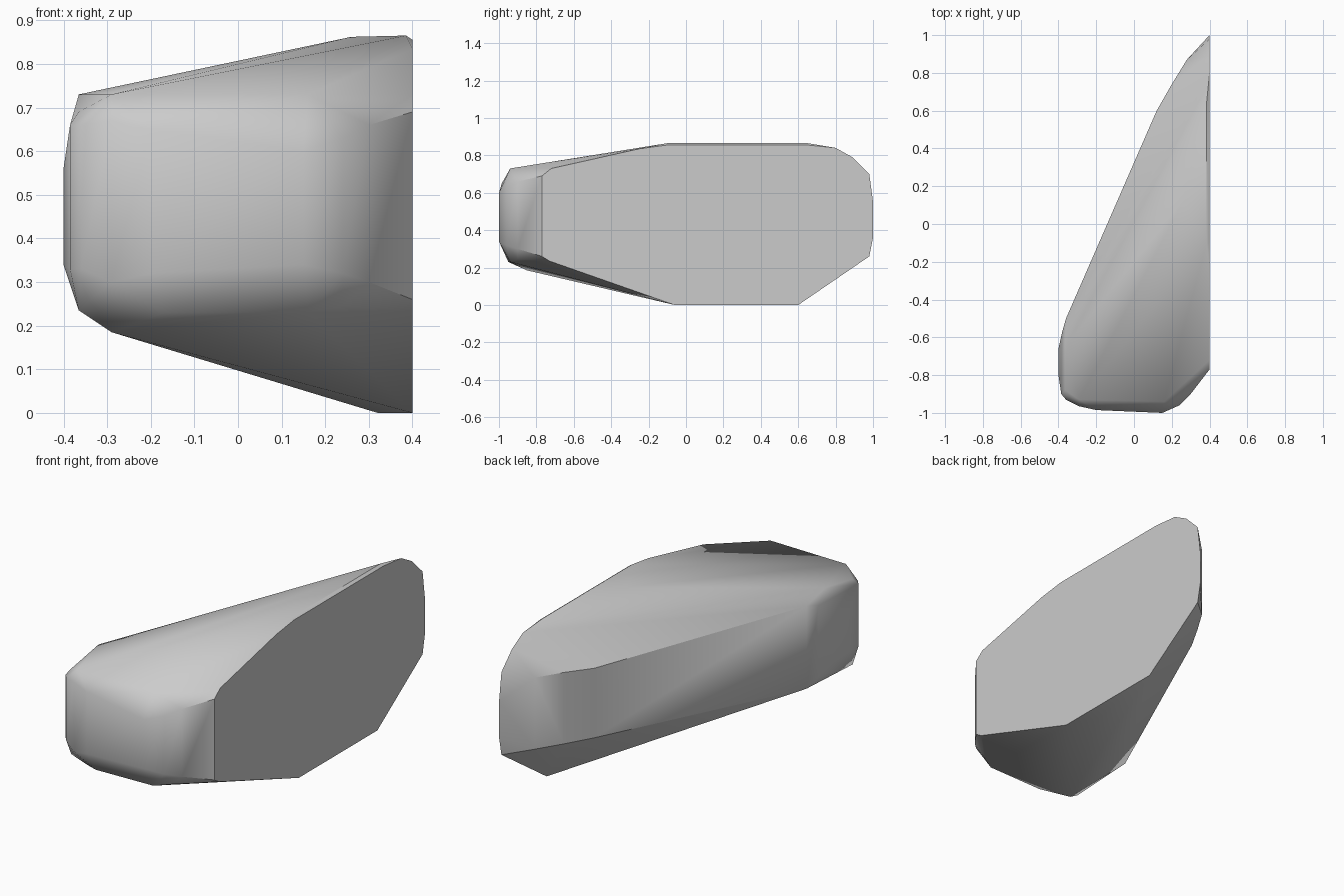
import bpy
import bmesh
import math

default_cube = bpy.data.objects.get("Cube")
if default_cube:
    bpy.data.objects.remove(default_cube, do_unlink=True)


def make_material(name, colour):
    material = bpy.data.materials.new(name)
    material.use_nodes = True
    material.diffuse_color = colour
    material.node_tree.nodes["Principled BSDF"].inputs["Base Color"].default_value = colour
    return material


def make_hull(name, points, material):
    """Wrap a tight convex skin around the given points."""
    mesh = bpy.data.meshes.new(name)
    bm = bmesh.new()
    for point in points:
        bm.verts.new(point)
    result = bmesh.ops.convex_hull(bm, input=bm.verts[:])
    unused = {item for key in ("geom_interior", "geom_unused") for item in result[key]
              if isinstance(item, bmesh.types.BMVert)}
    bmesh.ops.delete(bm, geom=list(unused), context="VERTS")
    bmesh.ops.dissolve_limit(bm, angle_limit=math.radians(1),
                             verts=bm.verts[:], edges=bm.edges[:])
    bmesh.ops.recalc_face_normals(bm, faces=bm.faces[:])
    bm.to_mesh(mesh)
    bm.free()
    body = bpy.data.objects.new(name, mesh)
    bpy.context.collection.objects.link(body)
    mesh.materials.append(material)
    return body


def pillars(plan):
    """Turn plan points with a low and a high level into vertical pairs."""
    return [(x, y, z) for x, y, low, high in plan for z in (low, high)]


# Flat inner side: outline in y and z
inner_x = 0.4
inner_outline = [
    (-0.77, 0.26), (-0.77, 0.69), (-0.72, 0.73), (-0.25, 0.835), (-0.1, 0.855),
    (0.65, 0.855), (0.8, 0.84), (0.89, 0.79), (0.98, 0.7), (1.0, 0.55), (1.0, 0.36),
    (0.98, 0.26), (0.6, 0), (-0.06, 0), (-0.6, 0.19), (-0.73, 0.235),
]
inner_side = [(inner_x, y, z) for y, z in inner_outline]

# Slanted outer wall, from the tapered end to the blunt nose
outer_wall = pillars([
    (0.28, 0.87, 0.28, 0.66),
    (0.2, 0.74, 0.28, 0.66),
    (0.12, 0.6, 0.28, 0.65),
    (-0.36, -0.5, 0.25, 0.69),
    (-0.38, -0.57, 0.29, 0.67),
    (-0.4, -0.66, 0.34, 0.56),
    (-0.4, -0.8, 0.34, 0.56),
    (-0.385, -0.9, 0.33, 0.66),
])

# Rounded front of the nose and its softened rims
nose = pillars([
    (-0.36, -0.93, 0.33, 0.66),
    (-0.29, -0.965, 0.3, 0.67),
    (-0.2, -0.985, 0.32, 0.65),
    (0.15, -1.0, 0.34, 0.6),
    (0.24, -0.96, 0.32, 0.63),
    (0.3, -0.9, 0.3, 0.66),
    (0.16, -0.94, 0.23, 0.73),
    (0.24, -0.9, 0.245, 0.7),
    (-0.365, -0.88, 0.235, 0.69),
])
top_rim = [(-0.29, -0.93, 0.73), (-0.365, -0.65, 0.73)]

# Ridge of the sloping roof and the keel of the sloping underside
roof = [(0.26, 0.12, 0.862), (0.385, -0.1, 0.865), (0.385, 0.65, 0.865)]
keel = [(0.32, 0.1, 0), (-0.29, -0.85, 0.185), (-0.17, -0.95, 0.23)]

grey = make_material("light grey", (0.6, 0.6, 0.6, 1))
body = make_hull("wedge_body", inner_side + outer_wall + nose + top_rim + roof + keel, grey)

# Soft shading with crisp creases
bpy.ops.object.select_all(action="DESELECT")
body.select_set(True)
bpy.context.view_layer.objects.active = body
bpy.ops.object.shade_smooth_by_angle(angle=math.radians(35))
